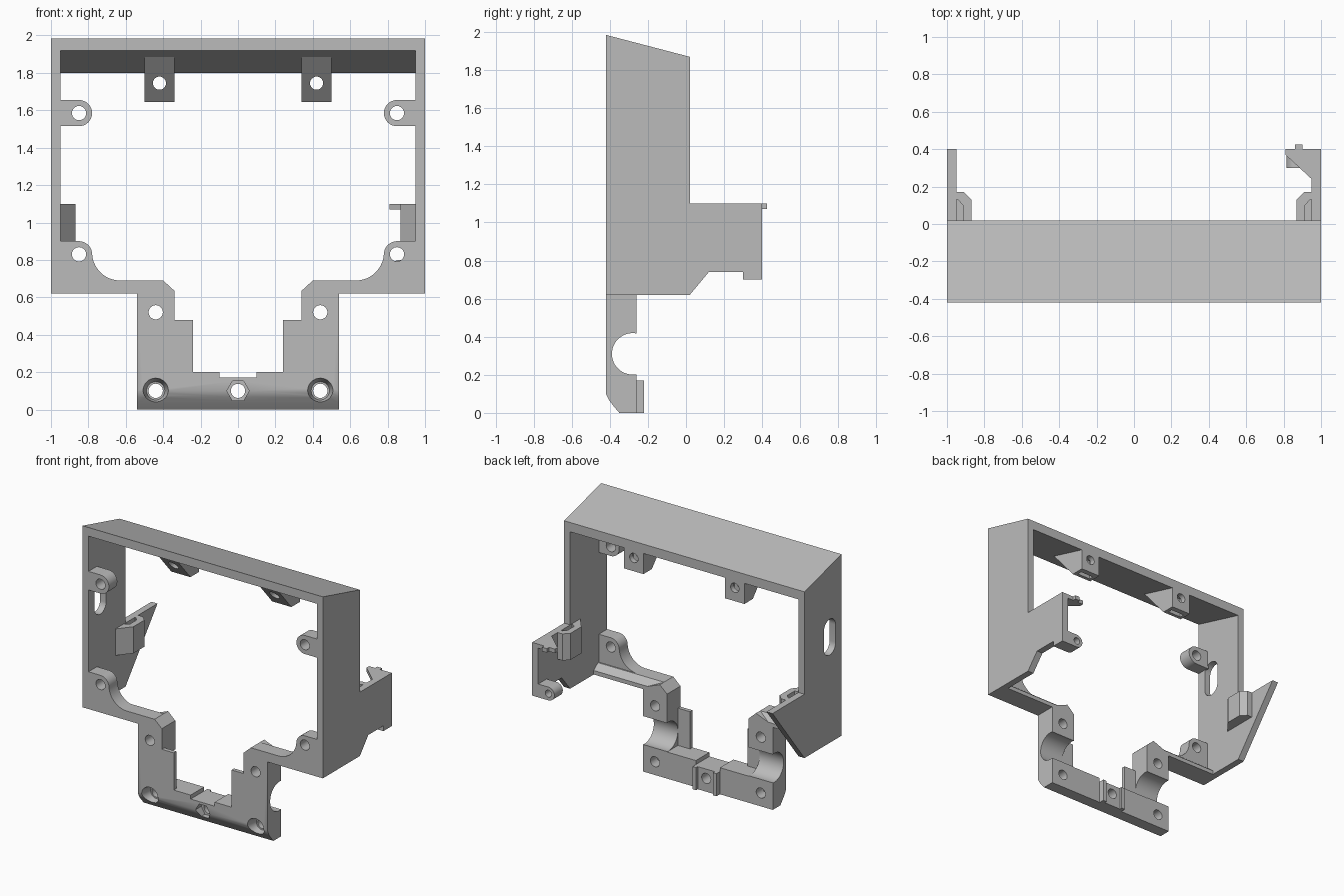
import bpy, bmesh, math
from mathutils import Vector

old = bpy.data.objects.get("Cube")
if old:
    bpy.data.objects.remove(old, do_unlink=True)

grey = bpy.data.materials.new("plain grey")
grey.use_nodes = True
COLOUR = (0.5, 0.5, 0.5, 1)
grey.diffuse_color = COLOUR
grey.node_tree.nodes["Principled BSDF"].inputs["Base Color"].default_value = COLOUR

# Each axis maps profile (u, v) plus depth d to a point
AXES = {
    "x": lambda u, v, d: (d, u, v),
    "y": lambda u, v, d: (u, d, v),
    "z": lambda u, v, d: (u, v, d),
}


def prism(name, axis, pts, lo, hi, end_scale=1):
    """Extrude a profile along an axis, optionally tapering it."""
    place = AXES[axis]
    mid = sum((Vector(p) for p in pts), Vector((0, 0))) / len(pts)
    bm = bmesh.new()
    a = [bm.verts.new(place(*p, lo)) for p in pts]
    b = [bm.verts.new(place(*(mid + (Vector(p) - mid) * end_scale), hi)) for p in pts]
    bm.faces.new(a)
    bm.faces.new(b)
    for i in range(len(pts)):
        j = (i + 1) % len(pts)
        bm.faces.new((a[i], a[j], b[j], b[i]))
    bmesh.ops.recalc_face_normals(bm, faces=bm.faces)
    mesh = bpy.data.meshes.new(name)
    bm.to_mesh(mesh)
    bm.free()
    mesh.materials.append(grey)
    obj = bpy.data.objects.new(name, mesh)
    bpy.context.collection.objects.link(obj)
    return obj


def arc(u, v, r, start, end, n=16):
    steps = [math.radians(start + (end - start) * i / n) for i in range(n + 1)]
    return [(u + r * math.cos(t), v + r * math.sin(t)) for t in steps]


def circle(u, v, r, n=32):
    return arc(u, v, r, 0, 360, n)[:-1]


def rect(u0, u1, v0, v1):
    return [(u0, v0), (u1, v0), (u1, v1), (u0, v1)]


def flip(pts, s):
    return [(s * u, v) for u, v in pts]


def cut(obj, *cutters):
    """Subtract the cutters, bake the result and remove them."""
    for c in cutters:
        c.hide_render = True
        mod = obj.modifiers.new("cut", "BOOLEAN")
        mod.operation = "DIFFERENCE"
        mod.solver = "EXACT"
        mod.object = c
    bpy.context.view_layer.update()
    graph = bpy.context.evaluated_depsgraph_get()
    mesh = bpy.data.meshes.new_from_object(obj.evaluated_get(graph))
    obj.modifiers.clear()
    obj.data = mesh
    for c in cutters:
        bpy.data.objects.remove(c, do_unlink=True)


def hole(x, z, r=0.038, lo=-1, hi=1, n=32):
    return prism("cutter", "y", circle(x, z, r, n), lo, hi)


F, B = -0.42, 0.02      # front and back of the frame
LEG = -0.26             # back of the lower bracket

# Sloping top bar
prism("top_bar", "x", [(F, 1.985), (B, 1.87), (B, 1.80), (F, 1.92)], -0.95, 0.95)

# Side walls, one with a rear arm and one with a rear wing
wall_top = [(B, 1.1), (B, 1.87), (F, 1.985), (F, 0.62), (B, 0.62)]
prism("left_wall", "x", wall_top + [(0.12, 0.74), (0.4, 0.74), (0.4, 1.1)], 0.95, 1)
right_wall = prism("right_wall", "x", wall_top + [(0.4, 1.1)], -1, -0.95)
slot = arc(-0.28, 1.48, 0.07, 0, 180) + arc(-0.28, 1.35, 0.07, 180, 360)
cut(right_wall, prism("cutter", "x", slot, -1.1, -0.9))

for s, side in ((1, "left"), (-1, "right")):
    # Upper screw tab
    tab = prism(side + "_upper_tab", "y",
                flip([(0.96, 1.515), (0.96, 1.655)] + arc(0.85, 1.585, 0.07, 90, 270), s), F, -0.32)
    cut(tab, hole(s * 0.85, 1.585))

    # Lower corner plate with rounded screw tab and fillet
    corner = ([(0.96, 0.62), (0.96, 0.9)] + arc(0.85, 0.83, 0.07, 90, 180)
              + arc(0.63, 0.84, 0.15, 0, -90) + [(0.40, 0.69), (0.34, 0.635), (0.34, 0.62)])
    plate = prism(side + "_corner_plate", "y", flip(corner, s), F, -0.32)
    cut(plate, hole(s * 0.85, 0.83))

    # Ledge behind the corner plate
    ends = sorted((s * 0.40, s * 0.96))
    prism(side + "_ledge", "x",
          [(-0.33, 0.62), (LEG, 0.62), (LEG, 0.65), (-0.31, 0.69), (-0.33, 0.69)], *ends)

    # Thin flange on the inner side of each leg
    prism(side + "_leg_flange", "y", flip(rect(0.24, 0.345, 0.19, 0.48), s), F, -0.39)

    # Hollow clip block on the inside of the wall
    clip = prism(side + "_clip_block", "z",
                 flip([(0.96, -0.1), (0.95, -0.1), (0.87, 0.0), (0.87, 0.13),
                       (0.91, 0.17), (0.96, 0.17)], s), 0.9, 1.1)
    pocket = [(0.949, 0.0), (0.915, 0.02), (0.915, 0.1), (0.94, 0.13), (0.949, 0.13)]
    cut(clip, prism("cutter", "z", flip(pocket, s), 0.95, 1.2))

    # Wedge bracket under the top bar with a nut slot
    c = s * 0.42
    wedge = prism(side + "_top_bracket", "x",
                  [(B, 1.81), (B, 1.645), (-0.08, 1.645), (-0.29, 1.886), (-0.25, 1.886)],
                  c - 0.08, c + 0.08)
    cut(wedge, hole(c, 1.745, 0.035),
        prism("cutter", "z", rect(c - 0.055, c + 0.055, -0.055, -0.02), 1.6, 1.79))

# Lower bracket: two legs joined by a bar
half = [(0.54, 0), (0.54, 0.635), (0.40, 0.69), (0.34, 0.635), (0.34, 0.2), (0.1, 0.2), (0.1, 0.17)]
bracket = prism("lower_bracket", "y", half + flip(half, -1)[::-1], F, LEG)
cutters = [
    prism("cutter", "x", circle(-0.28, 0.31, 0.109, 48), -0.7, 0.7),
    prism("cutter", "x", [(-0.5, 0.1), (F, 0.1), (-0.405, 0.068), (-0.38, 0.035),
                          (-0.35, 0), (-0.35, -0.1), (-0.5, -0.1)], -0.7, 0.7),
    hole(0, 0.1), hole(0, 0.1, 0.06, -0.5, -0.35, 6),
]
for s in (1, -1):
    cutters += [hole(s * 0.44, 0.52), hole(s * 0.44, 0.1),
                prism("cutter", "y", circle(s * 0.44, 0.1, 0.075), -0.45, -0.34, 0.65)]
cut(bracket, *cutters)

# Centre block behind the bar, with a shallow channel
block = prism("centre_block", "y", rect(-0.1, 0.1, 0, 0.17), LEG, -0.22)
cut(block, hole(0, 0.1), prism("cutter", "y", rect(-0.07, 0.07, -0.1, 0.3), -0.24, 0))

# Hook plate at the top of the rear arm, with a small nib
prism("arm_hook", "z", [(0.96, 0.4), (0.81, 0.4), (0.81, 0.37), (0.95, 0.24), (0.96, 0.24)], 1.07, 1.1)
prism("hook_nib", "z", rect(0.86, 0.9, 0.39, 0.425), 1.07, 1.1)

# Screw eye at the bottom of the rear arm
eye = prism("arm_screw_eye", "y",
            [(0.96, 0.70), (0.96, 0.80)] + arc(0.865, 0.75, 0.05, 90, 270), 0.3, 0.4)
cut(eye, hole(0.865, 0.75, 0.026))
prism("arm_eye_foot", "y", rect(0.95, 1, 0.70, 0.75), 0.3, 0.4)

# Smooth the round surfaces and keep the edges sharp
for obj in bpy.context.collection.objects:
    if obj.type == "MESH" and grey.name in obj.data.materials:
        bpy.ops.object.select_all(action="DESELECT")
        obj.select_set(True)
        bpy.context.view_layer.objects.active = obj
        bpy.ops.object.shade_smooth_by_angle(angle=math.radians(30))
